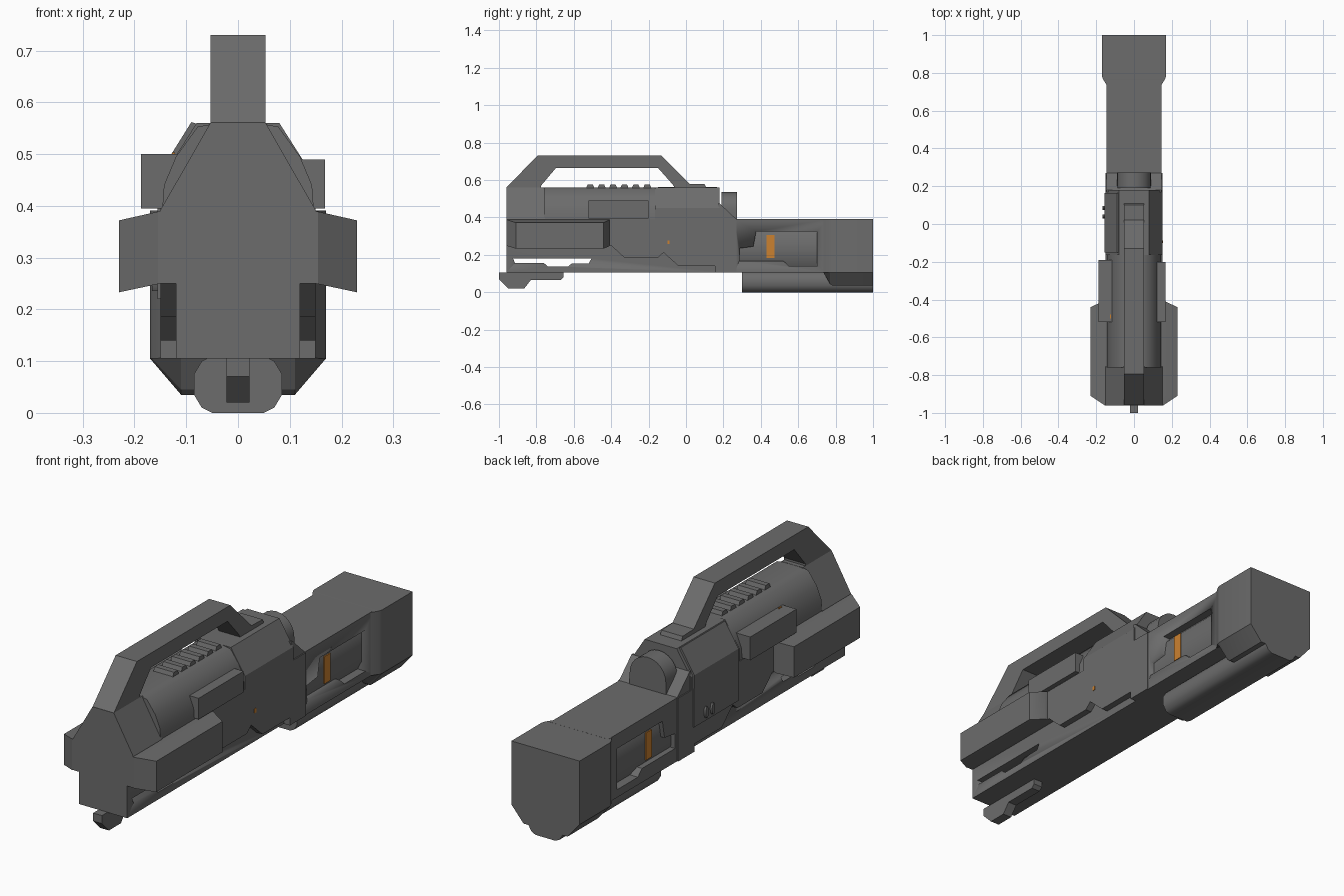
import bpy, bmesh, math

if "Cube" in bpy.data.objects:
    bpy.data.objects.remove(bpy.data.objects["Cube"])


def material(name, rgb):
    m = bpy.data.materials.new(name)
    m.diffuse_color = (*rgb, 1)
    m.use_nodes = True
    m.node_tree.nodes["Principled BSDF"].inputs["Base Color"].default_value = m.diffuse_color
    return m


GREY = material("gunmetal grey", (0.15, 0.15, 0.15))
ORANGE = material("orange", (0.6, 0.22, 0.03))


def loft(name, sections, mat=GREY, smooth=25):
    """Closed solid through equal-length rings of 3D points."""
    n = len(sections[0])
    verts = [p for s in sections for p in s]
    faces = [tuple(range(n)), tuple(range(len(verts) - n, len(verts)))]
    for k in range(len(sections) - 1):
        for i in range(n):
            j = (i + 1) % n
            faces.append((k * n + i, k * n + j, (k + 1) * n + j, (k + 1) * n + i))
    me = bpy.data.meshes.new(name)
    me.from_pydata(verts, [], faces)
    bm = bmesh.new()
    bm.from_mesh(me)
    bmesh.ops.recalc_face_normals(bm, faces=bm.faces)
    bm.to_mesh(me)
    bm.free()
    me.materials.append(mat)
    ob = bpy.data.objects.new(name, me)
    bpy.context.collection.objects.link(ob)
    bpy.ops.object.select_all(action='DESELECT')
    ob.select_set(True)
    bpy.context.view_layer.objects.active = ob
    bpy.ops.object.shade_smooth_by_angle(angle=math.radians(smooth))
    return ob


def sym(half):
    """Mirror half an xz section across x = 0."""
    return half + [(-x, z) for x, z in reversed(half)]


def along_y(name, sections, **kw):
    return loft(name, [[(x, y, z) for x, z in pts] for y, pts in sections], **kw)


def prism_y(name, pts, y0, y1, **kw):
    return along_y(name, [(y0, pts), (y1, pts)], **kw)


def prism_x(name, pts, x0, x1, **kw):
    return loft(name, [[(x, y, z) for y, z in pts] for x in (x0, x1)], **kw)


def box(name, x0, x1, y0, y1, z0, z1, **kw):
    return prism_x(name, [(y0, z0), (y1, z0), (y1, z1), (y0, z1)], x0, x1, **kw)


def cut(ob, cutter):
    m = ob.modifiers.new("cut", 'BOOLEAN')
    m.operation = 'DIFFERENCE'
    m.solver = 'EXACT'
    m.object = cutter
    cutter.hide_render = True
    cutter.hide_viewport = True
    cutter.display_type = 'WIRE'


# Lower body with the see-through slot
lower = box("lower_body", -.12, .12, -.96, .2, .105, .27)
slot = prism_x("slot_cutter", [(-.925, .181), (-.505, .181), (-.52, .155), (-.61, .155),
                               (-.63, .138), (-.74, .138), (-.76, .157), (-.915, .157)], -.3, .3)
cut(lower, slot)

# Main shell with stepped lower edge
prism_x("main_shell", [(-.96, .39), (.27, .39), (.27, .105), (.155, .105), (.155, .14), (-.04, .14),
                       (-.12, .212), (-.15, .185), (-.33, .185), (-.4, .25), (-.96, .25)], -.15, .15)

# Rear barrel housing with side windows
barrel = box("barrel_housing", -.145, .145, .26, .76, .105, .391)
window = [(.375, .325), (.70, .325), (.70, .14), (.55, .14), (.52, .168), (.285, .168),
          (.285, .235), (.36, .245)]
drum = sym([(.1, .13), (.126, .18), (.126, .305), (.1, .335)])
for s, side in ((1, "right"), (-1, "left")):
    cut(barrel, prism_x(f"window_cutter_{side}", window, s * .095, s * .2))
    box(f"orange_stripe_{side}", s * .12, s * .131, .43, .472, .182, .305, mat=ORANGE)
prism_y("inner_drum", drum, .27, .72, smooth=45)

# Flared end block
small = sym([(.11, .105), (.145, .106), (.145, .39)])
mid = sym([(.11, .045), (.166, .105), (.166, .391)])
big = sym([(.11, .035), (.17, .105), (.17, .391)])
along_y("end_block", [(.735, small), (.77, mid), (.785, big), (1, big)])

# Rounded tube below the barrel
prism_y("under_tube", sym([(.05, 0), (.07, .01), (.085, .035), (.085, .075), (.07, .1), (.055, .108)]),
        .3, 1, smooth=50)

# Upper body: tapered nose, rounded middle, rear shoulder
prism_y("nose_block", sym([(.15, .385), (.15, .392), (.053, .561)]), -.96, -.755)
prism_y("upper_drum", sym([(.147, .385), (.143, .44), (.12, .495), (.078, .553), (.04, .56)]),
        -.76, -.15, smooth=50)
prism_y("rear_shoulder", sym([(.15, .385), (.15, .45), (.08, .56)]), -.165, .18)
prism_x("shoulder_slope", [(.17, .475), (.18, .475), (.27, .39), (.17, .385)], -.145, .145)

# Rounded cap at the rear of the shoulder
cap = [(.09 * math.cos(a), .445 + .09 * math.sin(a)) for a in [math.pi * i / 12 for i in range(13)]]
prism_y("rear_cap", [(.09, .385)] + cap + [(-.09, .385)], .19, .272, smooth=40)

# Raised plate on the left shoulder, with two pins below
prism_y("left_shoulder_plate", [(-.14, .39), (-.157, .395), (-.157, .455), (-.09, .562), (-.07, .555)],
        -.15, .165)
box("left_side_plate", -.156, -.14, -.15, .165, .22, .4)
for i, y in enumerate((.04, .085)):
    ring = [(y + .011 * math.cos(a), .26 + .026 * math.sin(a))
            for a in [math.tau * k / 10 for k in range(10)]]
    prism_x(f"side_pin_{i + 1}", ring, -.166, -.14)
box("right_marker", .14, .153, -.1, -.088, .258, .277, mat=ORANGE)
box("left_marker", -.128, -.122, -.5, -.48, .49, .503, mat=ORANGE)

# Carry handle
prism_x("carry_handle", [(-.96, .56), (-.795, .73), (-.13, .73), (.02, .58), (.1, .578), (.112, .55),
                         (-.055, .55), (-.07, .575), (-.15, .665), (-.695, .665), (-.775, .57),
                         (-.775, .55), (-.95, .55)], -.053, .053)

# Grip teeth on the upper drum
for i in range(6):
    y = -.535 + i * .061
    prism_x(f"rail_tooth_{i + 1}", [(y, .555), (y + .01, .577), (y + .036, .577), (y + .046, .555)],
            -.048, .048)

# Side boxes on the upper drum
prism_y("right_side_box", [(.11, .395), (.168, .395), (.168, .49), (.11, .49)], -.52, -.2)
prism_y("left_side_box", [(-.11, .395), (-.187, .395), (-.187, .5), (-.11, .5)], -.52, -.19)

# Flared front side pods
for s, side in ((1, "right"), (-1, "left")):
    def section(x):
        d = (x - .15) / .08
        return [(s * .13, .25), (s * .15, .25), (s * x, .25 - .017 * d),
                (s * x, .39 - .018 * d), (s * .15, .39), (s * .13, .39)]
    along_y(f"side_pod_{side}", [(-.96, section(.155)), (-.91, section(.23)),
                                 (-.44, section(.23)), (-.41, section(.165))])

# Front foot under the nose
prism_x("front_foot", [(-1, .106), (-1, .07), (-.95, .02), (-.865, .02), (-.83, .065), (-.67, .065),
                       (-.655, .08), (-.655, .106)], -.022, .022)
